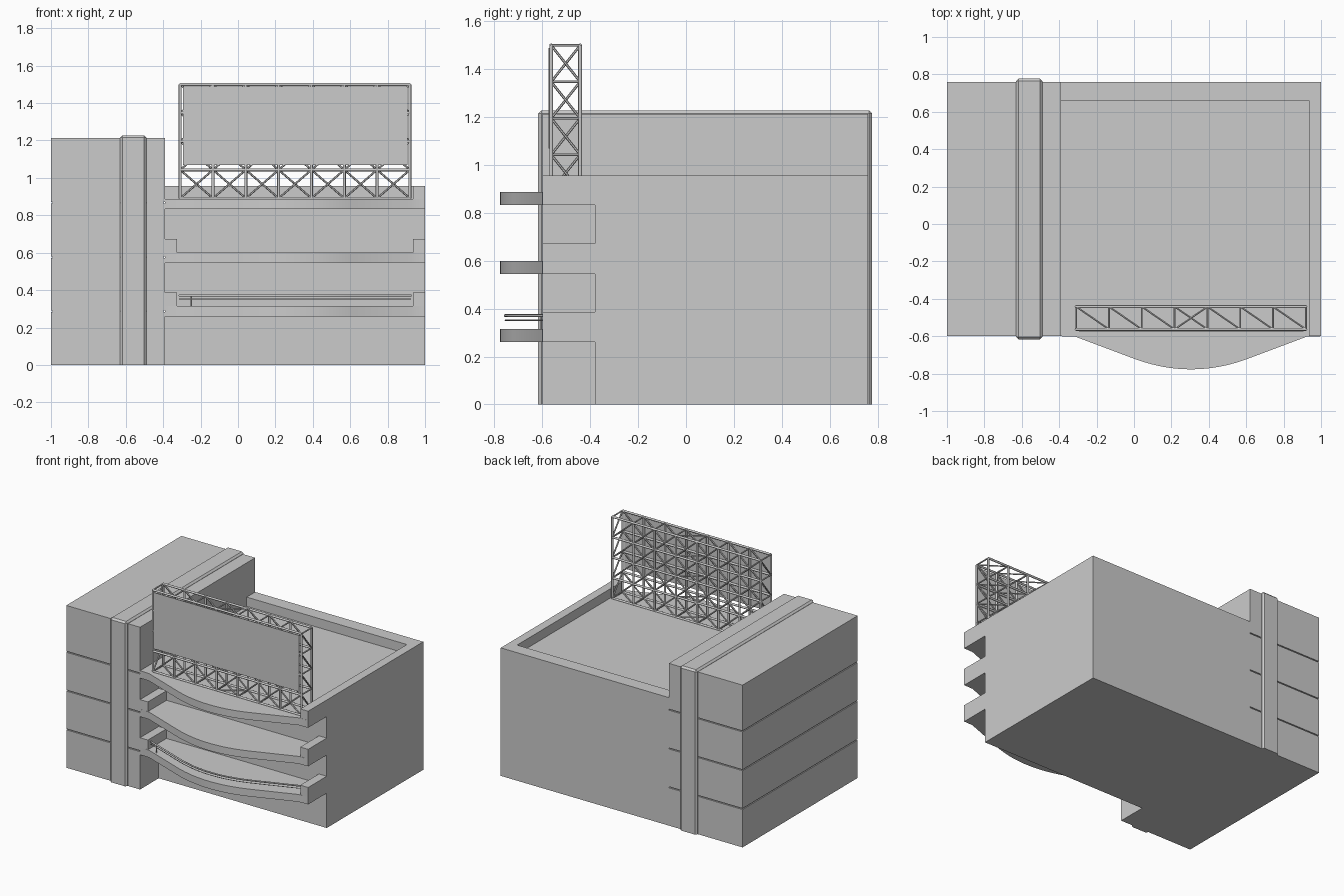
import bpy, bmesh
from mathutils import Vector

if "Cube" in bpy.data.objects:
    bpy.data.objects.remove(bpy.data.objects["Cube"])


def finish(name, bm):
    bmesh.ops.recalc_face_normals(bm, faces=bm.faces)
    me = bpy.data.meshes.new(name)
    bm.to_mesh(me)
    bm.free()
    ob = bpy.data.objects.new(name, me)
    bpy.context.collection.objects.link(ob)
    return ob


def add_box(bm, x0, x1, y0, y1, z0, z1):
    r = bmesh.ops.create_cube(bm, size=1)
    for v in r["verts"]:
        v.co = Vector(((x0 + x1) / 2 + v.co.x * (x1 - x0),
                       (y0 + y1) / 2 + v.co.y * (y1 - y0),
                       (z0 + z1) / 2 + v.co.z * (z1 - z0)))


def boxes(name, *dims):
    bm = bmesh.new()
    for d in dims:
        add_box(bm, *d)
    return finish(name, bm)


def smooth(ob, angle=0.5):
    bpy.ops.object.select_all(action='DESELECT')
    ob.select_set(True)
    bpy.context.view_layer.objects.active = ob
    bpy.ops.object.shade_smooth_by_angle(angle=angle)


# Tower: storeys separated by shallow shadow grooves around a core
levels = [0, 0.287, 0.577, 0.867, 1.213]
g = 0.004
storeys = [(-1, -0.39, -0.6, 0.76, a + (g if a else 0), b - (g if b < 1.2 else 0))
           for a, b in zip(levels, levels[1:])]
boxes("tower", *storeys)
boxes("tower_core", (-0.992, -0.398, -0.592, 0.752, 0.01, 1.2))

# Raised band wrapping over the tower
band = boxes("tower_band", (-0.63, -0.49, -0.617, 0.777, 0, 1.228))
bm = bmesh.new()
bm.from_mesh(band.data)
edges = [e for e in bm.edges if max(v.co.z for v in e.verts) > 0.1]
bmesh.ops.bevel(bm, geom=edges, offset=0.013, segments=1, affect='EDGES')
bm.to_mesh(band.data)
bm.free()

# Main block with roof parapets on the right and back
boxes("main_block", (-0.39, 1, -0.38, 0.76, 0, 0.888))
boxes("roof_parapet", (0.935, 1, -0.6, 0.76, 0.888, 0.957),
      (-0.39, 0.935, 0.66, 0.76, 0.888, 0.957))


# Balcony front outline: straight flanks running into a rounded middle
def front_y(x):
    d = abs(x - 0.305)
    return -0.777 + 0.057 * (d / 0.305) ** 2 if d < 0.305 else -0.72 + 0.375 * (d - 0.305)


xs = [-0.315] + [0.61 * i / 20 for i in range(21)] + [0.925]


def balcony(name, z):
    bm = bmesh.new()
    outline = ([(-0.39, -0.37), (-0.39, -0.6)] + [(x, front_y(x)) for x in xs]
               + [(1, -0.6), (1, -0.37)])
    face = bm.faces.new([bm.verts.new((x, y, z)) for x, y in outline])
    r = bmesh.ops.extrude_face_region(bm, geom=[face])
    top = [v for v in r["geom"] if isinstance(v, bmesh.types.BMVert)]
    bmesh.ops.translate(bm, verts=top, vec=(0, 0, 0.055))
    smooth(finish(name, bm))


for i, z in enumerate((0.26, 0.545, 0.833)):
    balcony(f"balcony_{i + 1}", z)
    if i < 2:
        boxes(f"balcony_end_walls_{i + 1}",
              (-0.39, -0.325, -0.6, -0.375, z + 0.055, z + 0.127),
              (0.935, 1, -0.6, -0.375, z + 0.055, z + 0.127))


# Square or round bars between two points
def add_bar(bm, a, b, r, n=4):
    a, b = Vector(a), Vector(b)
    d = b - a
    q = d.to_track_quat('Z', 'Y')
    res = bmesh.ops.create_cone(bm, cap_ends=True, segments=n, radius1=r, radius2=r, depth=d.length)
    for v in res["verts"]:
        v.co = q @ v.co + (a + b) / 2


# Lower balcony railing
def rail(name, z, r):
    cu = bpy.data.curves.new(name, 'CURVE')
    cu.dimensions = '3D'
    cu.bevel_depth = r
    cu.bevel_resolution = 2
    cu.use_fill_caps = True
    sp = cu.splines.new('POLY')
    sp.points.add(len(xs) - 1)
    for p, x in zip(sp.points, xs):
        p.co = (x, front_y(x) + 0.022, z, 1)
    bpy.context.collection.objects.link(bpy.data.objects.new(name, cu))


rail("handrail", 0.371, 0.006)
rail("lower_rail", 0.352, 0.0025)
bm = bmesh.new()
py = front_y(-0.25) + 0.022
add_bar(bm, (-0.25, py, 0.31), (-0.25, py, 0.37), 0.004, 8)
finish("rail_post", bm)

# Billboard space frame: 7 bays wide, 4 high, 1 deep
X = [-0.309 + 1.228 * i / 7 for i in range(8)]
Z = [0.891 + 0.6085 * i / 4 for i in range(5)]
F, B = -0.563, -0.442
R, D = 0.008, 0.0055
bm = bmesh.new()
for y in (F, B):
    for z in Z:
        add_bar(bm, (X[0], y, z), (X[-1], y, z), R, 8)
    for x in X:
        add_bar(bm, (x, y, Z[0]), (x, y, Z[-1]), R, 8)
    for i in range(7):
        for k in range(4):
            lo, hi = (k, k + 1) if y == F else (k + 1, k)
            add_bar(bm, (X[i], y, Z[lo]), (X[i + 1], y, Z[hi]), D, 6)
for z in Z:
    for x in X:
        add_bar(bm, (x, F, z), (x, B, z), D, 6)
    for i in range(7):
        add_bar(bm, (X[i], B, z), (X[i + 1], F, z), D, 6)
    add_bar(bm, (X[3], F, z), (X[4], B, z), D, 6)
for k in range(4):
    add_bar(bm, (X[0], F, Z[k]), (X[0], B, Z[k + 1]), D, 6)
    add_bar(bm, (X[-1], B, Z[k]), (X[-1], F, Z[k + 1]), D, 6)
smooth(finish("billboard_frame", bm), 0.9)

# Billboard face panel
boxes("billboard_panel", (-0.295, 0.905, -0.574, -0.568, 1.068, 1.488))
